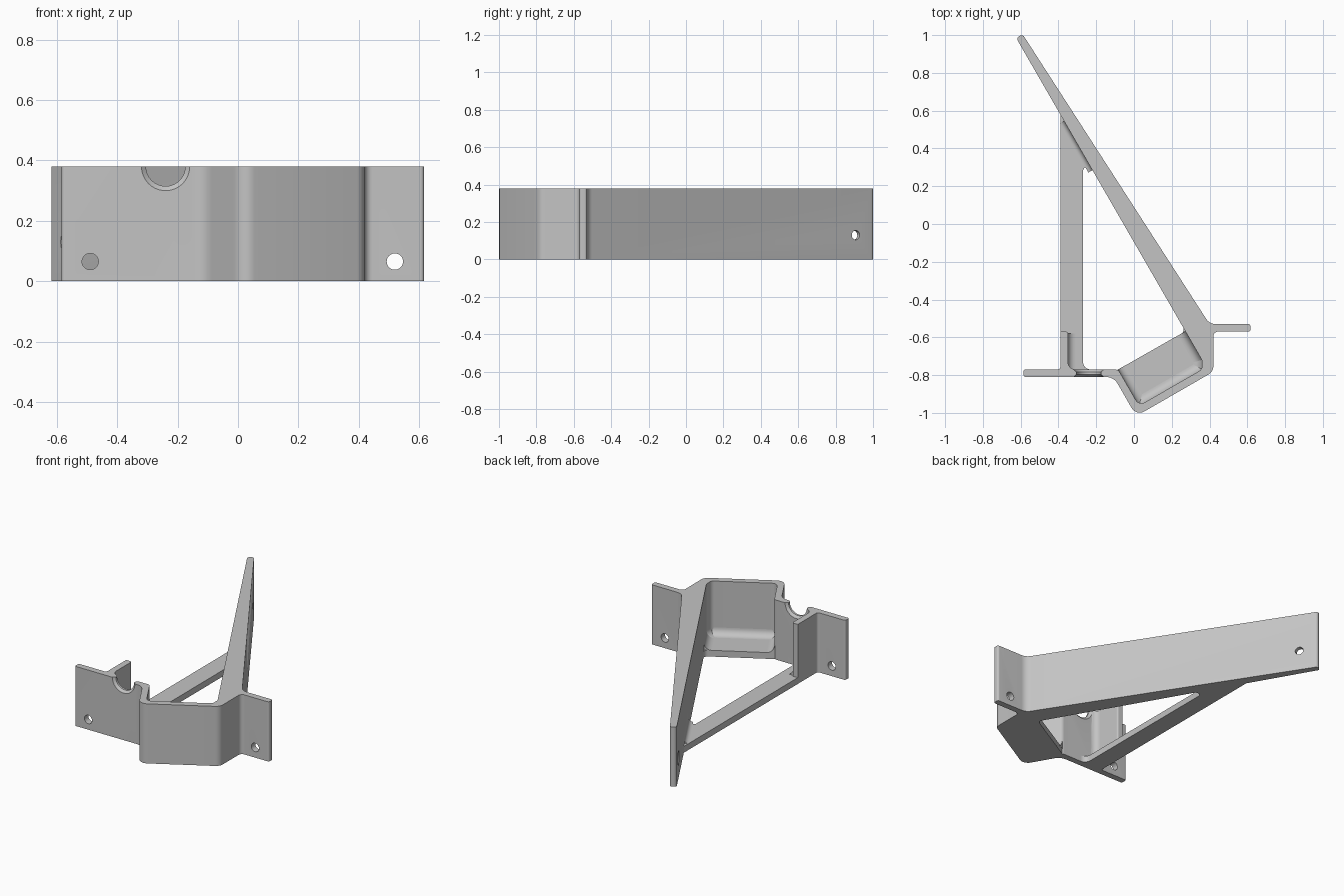
import bpy, bmesh, math
from mathutils import Vector, Matrix

if "Cube" in bpy.data.objects:
    bpy.data.objects.remove(bpy.data.objects["Cube"])

H, FLOOR = 0.38, 0.04
grey = bpy.data.materials.new("plain_grey")
grey.diffuse_color = (0.55, 0.55, 0.55, 1)
grey.use_nodes = True
grey.node_tree.nodes["Principled BSDF"].inputs["Base Color"].default_value = grey.diffuse_color


def rounded(points, steps=8):
    """Turn (x, y[, radius]) corners into an outline with rounded corners."""
    out, n = [], len(points)
    for i, q in enumerate(points):
        p = Vector(q[:2])
        if len(q) == 2:
            out.append(p)
            continue
        u = (Vector(points[i - 1][:2]) - p).normalized()
        v = (Vector(points[(i + 1) % n][:2]) - p).normalized()
        half, r = u.angle(v) / 2, q[2]
        c = p + (u + v).normalized() * r / math.sin(half)
        a = p + u * r / math.tan(half) - c
        b = p + v * r / math.tan(half) - c
        full = a.angle(b)
        for k in range(steps + 1):
            f = k / steps
            out.append(c + (a * math.sin((1 - f) * full) + b * math.sin(f * full)) / math.sin(full))
    return out


def loft(name, ring_a, ring_b):
    """Closed solid between two matching rings."""
    bm = bmesh.new()
    a = [bm.verts.new(p) for p in ring_a]
    b = [bm.verts.new(p) for p in ring_b]
    bm.faces.new(a)
    bm.faces.new(b)
    for i in range(len(a)):
        j = (i + 1) % len(a)
        bm.faces.new((a[i], a[j], b[j], b[i]))
    bmesh.ops.recalc_face_normals(bm, faces=bm.faces)
    mesh = bpy.data.meshes.new(name)
    bm.to_mesh(mesh)
    bm.free()
    mesh.materials.append(grey)
    ob = bpy.data.objects.new(name, mesh)
    bpy.context.collection.objects.link(ob)
    return ob


def prism(name, points, height):
    o = rounded(points)
    return loft(name, [(p.x, p.y, 0) for p in o], [(p.x, p.y, height) for p in o])


def fillet(name, a, b, r):
    """Concave blend on the floor along a wall; the open side is left of a->b."""
    d = (Vector(b) - Vector(a)).normalized()
    n = Vector((-d.y, d.x))
    sec = [(-0.008, FLOOR + r), (-0.008, FLOOR - 0.008), (r, FLOOR - 0.008)]
    for k in range(9):
        t = math.pi / 2 * k / 8
        sec.append((r - r * math.sin(t), FLOOR + r - r * math.cos(t)))
    rings = [[(*(Vector(e) + n * s), z) for s, z in sec] for e in (a, b)]
    return loft(name, *rings)


def cut(target, centre, axis, r1, r2, depth):
    """Subtract a cone or cylinder centred on a point."""
    bm = bmesh.new()
    rot = Vector(axis).to_track_quat('Z', 'Y').to_matrix().to_4x4()
    bmesh.ops.create_cone(bm, cap_ends=True, segments=40, radius1=r1, radius2=r2,
                          depth=depth, matrix=Matrix.Translation(centre) @ rot)
    mesh = bpy.data.meshes.new("cutter")
    bm.to_mesh(mesh)
    bm.free()
    mesh.materials.append(grey)
    cutter = bpy.data.objects.new("cutter", mesh)
    cutter.hide_render = True
    bpy.context.collection.objects.link(cutter)
    mod = target.modifiers.new("cut", 'BOOLEAN')
    mod.operation, mod.solver, mod.object = 'DIFFERENCE', 'EXACT', cutter
    bpy.context.view_layer.objects.active = target
    bpy.ops.object.modifier_apply(modifier=mod.name)
    bpy.data.objects.remove(cutter)


# Full-height wall: tapered arm, two mounting tabs, angled pocket and short post
wall = prism("wall", [
    (-0.624, 0.985, 0.017), (0.272, -0.568), (0.36, -0.72, 0.04), (0.36, -0.77, 0.03),
    (0.0266, -0.962, 0.035), (-0.084, -0.77, 0.03), (-0.35, -0.77, 0.04),
    (-0.35, -0.57, 0.01), (-0.39, -0.57), (-0.39, -0.77, 0.015),
    (-0.585, -0.77, 0.012), (-0.585, -0.81, 0.012), (-0.107, -0.81, 0.07),
    (0.012, -1.017, 0.05), (0.42, -0.782, 0.05), (0.42, -0.57, 0.025),
    (0.617, -0.57, 0.012), (0.617, -0.53, 0.012), (0.40, -0.53, 0.06),
    (-0.59, 1.005, 0.017)], H)

# Screw holes in the tabs
for x, y in ((-0.49, -0.79), (0.52, -0.55)):
    cut(wall, (x, y, 0.065), (0, 1, 0), 0.027, 0.027, 0.12)

# Countersunk hole near the arm tip
axis = Vector((-0.866, -0.5, 0))
face = Vector((-0.566, 0.885, 0.13))
cut(wall, face, axis, 0.025, 0.025, 0.2)
cut(wall, face, axis, 0.025, 0.061, 0.036)

# Half-round notch in the wall top, eased on both faces
notch = Vector((-0.24, -0.79, H))
cut(wall, notch, (0, 1, 0), 0.065, 0.065, 0.12)
for s in (-1, 1):
    cut(wall, notch + Vector((0, s * 0.02, 0)), (0, s, 0), 0.065, 0.095, 0.026)

# Low brace from the post to the arm
parts = [wall, prism("brace", [
    (-0.39, -0.78), (-0.18, -0.78), (-0.18, -0.77), (-0.27, -0.77, 0.04),
    (-0.27, 0.372, 0.025), (-0.2, 0.251), (-0.19, 0.256), (-0.38, 0.583),
    (-0.39, 0.58)], FLOOR)]

# Pocket floor
parts.append(prism("pocket_floor", [
    (-0.094, -0.776), (0.02, -0.976), (0.37, -0.775), (0.37, -0.71),
    (0.262, -0.535), (0.253, -0.535), (0.272, -0.568, 0.025)], FLOOR))

# Blends where walls meet the floor and brace
pocket = [(-0.084, -0.77), (0.0266, -0.962), (0.36, -0.77), (0.36, -0.72), (0.272, -0.568)]
for i in range(4):
    parts.append(fillet("pocket_fillet", pocket[i], pocket[i + 1], 0.045))
parts.append(fillet("post_fillet", (-0.35, -0.58), (-0.35, -0.77), 0.04))
parts.append(fillet("brace_fillet", (-0.22, 0.285), (-0.37, 0.545), 0.025))

# Smooth the curves, keep the edges crisp
for ob in parts:
    bpy.ops.object.select_all(action='DESELECT')
    ob.select_set(True)
    bpy.context.view_layer.objects.active = ob
    bpy.ops.object.shade_smooth_by_angle(angle=math.radians(30))
